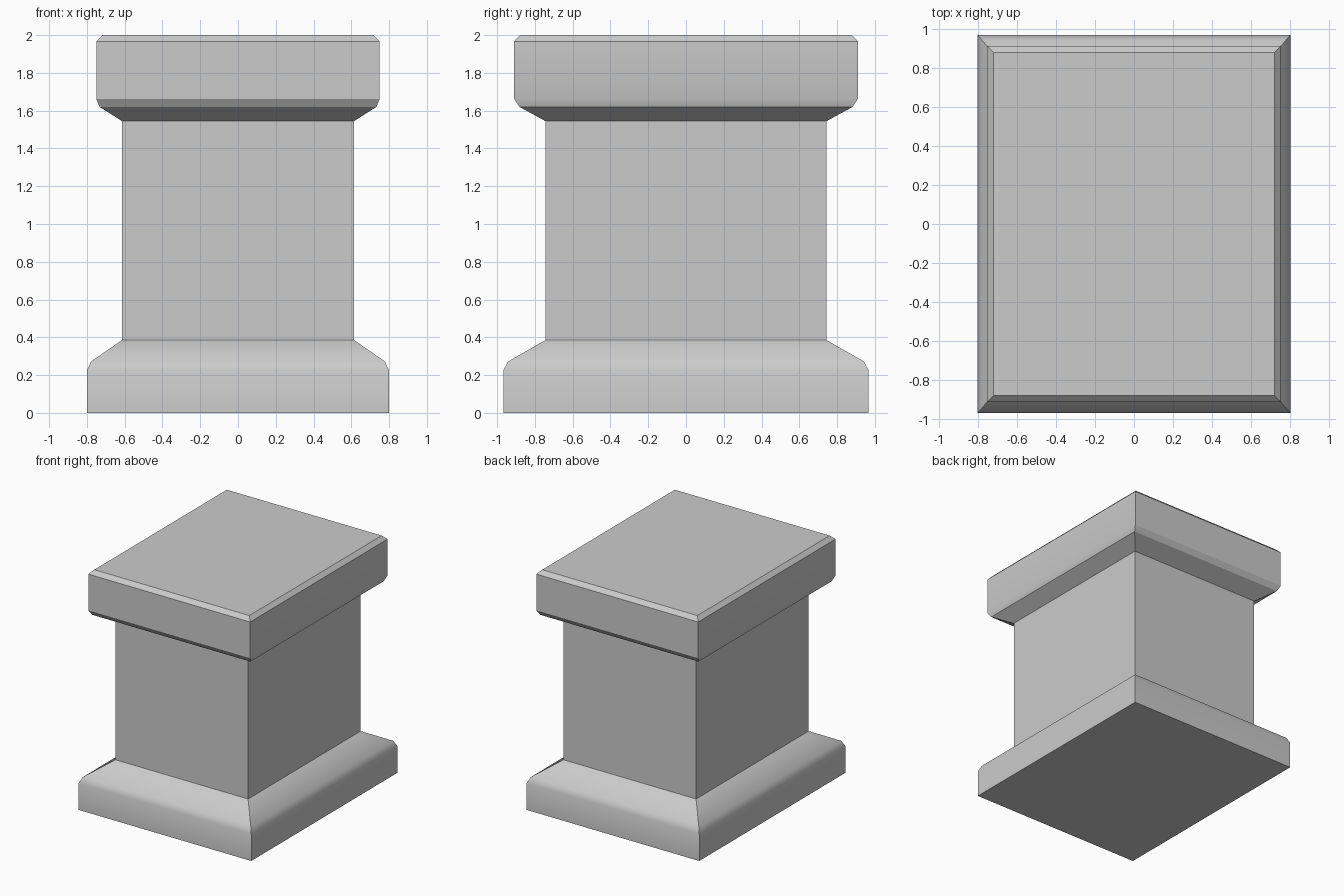
import bpy
import bmesh

cube = bpy.data.objects.get("Cube")
if cube:
    bpy.data.objects.remove(cube, do_unlink=True)

stone = bpy.data.materials.new("grey_stone")
stone.use_nodes = True
GREY = (0.6, 0.6, 0.6, 1.0)
stone.diffuse_color = GREY
stone.node_tree.nodes["Principled BSDF"].inputs["Base Color"].default_value = GREY


def loft(name, profile, close_bottom=False, close_top=False, soft=None):
    """Stack rectangles (half x, half y, z); soft(ring, side) marks smooth edges."""
    bm = bmesh.new()
    rings = [[bm.verts.new((sx * hx, sy * hy, z))
              for sx, sy in ((-1, -1), (1, -1), (1, 1), (-1, 1))]
             for hx, hy, z in profile]
    for low, high in zip(rings, rings[1:]):
        for i in range(4):
            j = (i + 1) % 4
            bm.faces.new((low[i], low[j], high[j], high[i]))
    if close_bottom:
        bm.faces.new(rings[0][::-1])
    if close_top:
        bm.faces.new(rings[-1])
    for face in bm.faces:
        face.smooth = True
    for edge in bm.edges:
        edge.smooth = False
    if soft:
        for r, ring in enumerate(rings):
            for i in range(4):
                edge = bm.edges.get((ring[i], ring[(i + 1) % 4]))
                edge.smooth = soft(r, i)
    mesh = bpy.data.meshes.new(name)
    bm.to_mesh(mesh)
    bm.free()
    mesh.materials.append(stone)
    obj = bpy.data.objects.new(name, mesh)
    bpy.context.collection.objects.link(obj)
    return obj


SHAFT = (0.615, 0.745)

# Plinth with a softly rounded shoulder
loft("plinth", [(0.80, 0.967, 0), (0.80, 0.967, 0.225),
                (0.778, 0.942, 0.272), (*SHAFT, 0.385)],
     close_bottom=True, soft=lambda ring, side: ring in (1, 2))

# Plain rectangular shaft
loft("shaft", [(*SHAFT, 0.385), (*SHAFT, 1.545)])

# Flared cap with a chamfered top rim; its lower lip is soft on the long sides
loft("cap", [(*SHAFT, 1.545), (0.733, 0.882, 1.62), (0.75, 0.91, 1.663),
             (0.75, 0.91, 1.967), (0.718, 0.877, 2.0)],
     close_top=True, soft=lambda ring, side: ring == 2 and side % 2 == 1)
